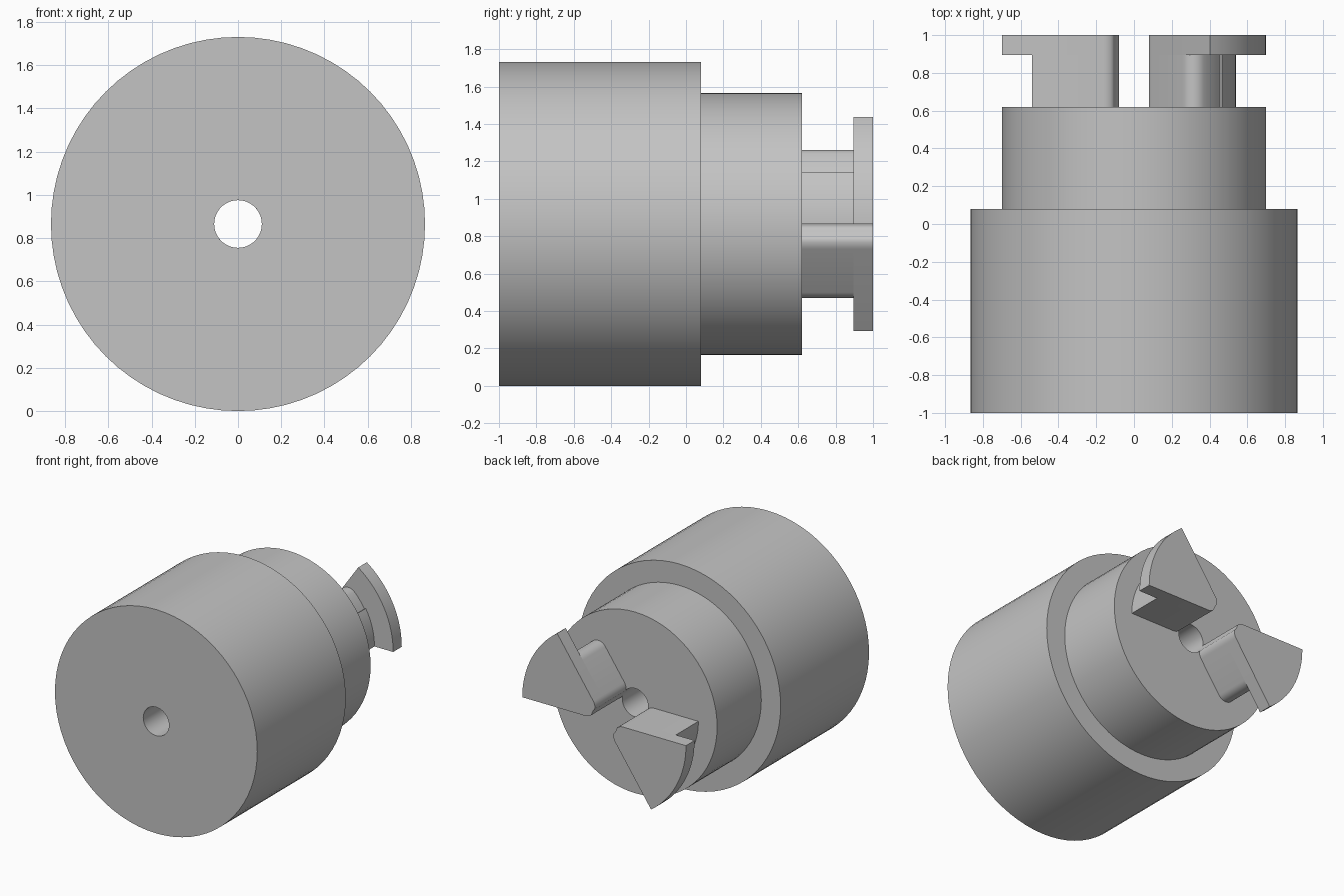
import bpy
import bmesh
from math import asin, cos, sin, tan, pi, radians
from mathutils import Vector

AXIS_Z = 0.865            # height of the turning axis
HOLE_R = 0.11
BODY_END, FLANGE_START, LUG_END = 0.62, 0.895, 1.0
WEDGE = radians(55)       # angle covered by each lug

cube = bpy.data.objects.get("Cube")
if cube:
    bpy.data.objects.remove(cube, do_unlink=True)

grey = bpy.data.materials.new("plain grey")
grey.use_nodes = True
colour = (0.55, 0.55, 0.55, 1)
grey.diffuse_color = colour
grey.node_tree.nodes["Principled BSDF"].inputs["Base Color"].default_value = colour


def finish(name, bm):
    """Turn a bmesh into a shaded grey object."""
    bmesh.ops.recalc_face_normals(bm, faces=bm.faces)
    mesh = bpy.data.meshes.new(name)
    bm.to_mesh(mesh)
    bm.free()
    mesh.materials.append(grey)
    obj = bpy.data.objects.new(name, mesh)
    bpy.context.collection.objects.link(obj)
    bpy.ops.object.select_all(action="DESELECT")
    obj.select_set(True)
    bpy.context.view_layer.objects.active = obj
    bpy.ops.object.shade_smooth_by_angle(angle=radians(30))
    return obj


def lathe(name, profile, steps=72):
    """Revolve a closed (radius, y) profile about the axis."""
    bm = bmesh.new()
    verts = [bm.verts.new((r, y, AXIS_Z)) for r, y in profile]
    edges = [bm.edges.new((v, verts[i - 1])) for i, v in enumerate(verts)]
    bmesh.ops.spin(bm, geom=verts + edges, cent=(0, 0, AXIS_Z), axis=(0, 1, 0),
                   angle=2 * pi, steps=steps, use_merge=True)
    bmesh.ops.remove_doubles(bm, verts=bm.verts, dist=0.0001)
    return finish(name, bm)


def arc(radius, start, end, steps, centre=(0, 0)):
    angles = [start + (end - start) * i / steps for i in range(steps + 1)]
    return [Vector((centre[0] + radius * cos(a), centre[1] + radius * sin(a)))
            for a in angles]


def prism(name, outline, y0, y1, side):
    """Extrude an outline along y; side -1 turns it half way round the axis."""
    bm = bmesh.new()
    face = bm.faces.new([bm.verts.new((side * p.x, y0, AXIS_Z + side * p.y))
                         for p in outline])
    new = bmesh.ops.extrude_face_region(bm, geom=[face], use_keep_orig=True)
    moved = [g for g in new["geom"] if isinstance(g, bmesh.types.BMVert)]
    bmesh.ops.translate(bm, verts=moved, vec=(0, y1 - y0, 0))
    return finish(name, bm)


# Stepped body with a through hole
lathe("stepped_body", [(HOLE_R, -1), (0.865, -1), (0.865, 0.08),
                       (0.70, 0.08), (0.70, BODY_END), (HOLE_R, BODY_END)])

# Rounded inner corner of the lugs, kept clear of the hole
tip_r = 0.085
tip = arc(tip_r, radians(270), WEDGE + pi / 2, 14, (tip_r / tan(WEDGE / 2), tip_r))
tip = [p * max(1, HOLE_R / p.length) for p in tip]

# Lug outlines: wide flange, and narrower stem with a rounded corner and a step
flange = tip + arc(0.70, WEDGE, 0, 16)

stem_r, step_r, corner_r, step_angle = 0.54, 0.527, 0.075, radians(30.5)
reach = step_r - corner_r
turn = WEDGE - asin(corner_r / reach)
corner = arc(corner_r, WEDGE + pi / 2, turn, 10, (reach * cos(turn), reach * sin(turn)))
stem = (tip + corner + arc(step_r, turn, step_angle, 5)[1:]
        + arc(stem_r, step_angle, 0, 10))

for label, side in (("left", 1), ("right", -1)):
    prism(label + "_lug_stem", stem, BODY_END, FLANGE_START, side)
    prism(label + "_lug_flange", flange, FLANGE_START, LUG_END, side)
